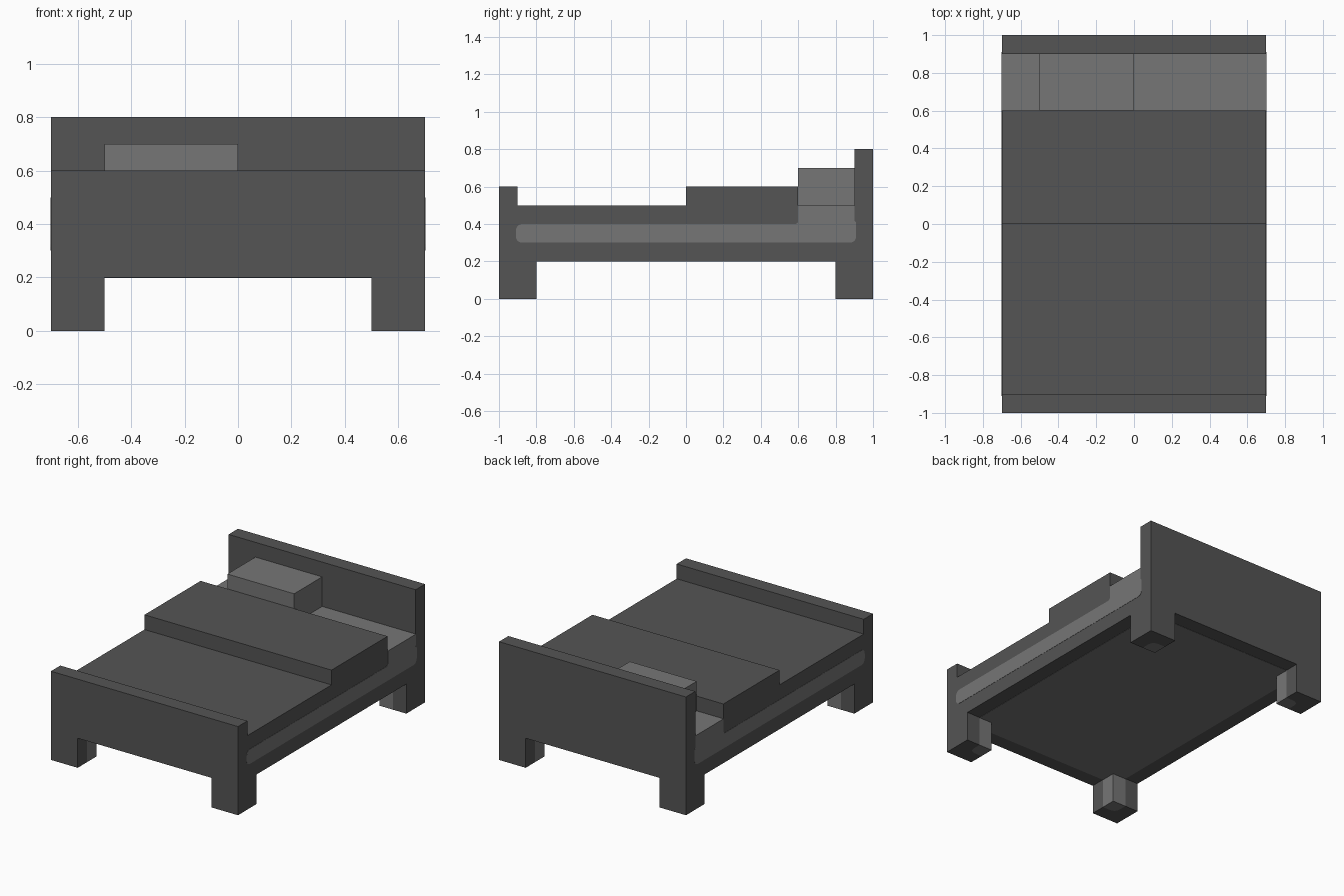
import bpy, bmesh
from mathutils import Vector

if "Cube" in bpy.data.objects:
    bpy.data.objects.remove(bpy.data.objects["Cube"], do_unlink=True)


def material(name, value):
    m = bpy.data.materials.new(name)
    m.use_nodes = True
    colour = (value, value, value, 1)
    m.diffuse_color = colour
    bsdf = next(n for n in m.node_tree.nodes if n.type == 'BSDF_PRINCIPLED')
    bsdf.inputs["Base Color"].default_value = colour
    bsdf.inputs["Roughness"].default_value = 0.9
    return m


DARK = material("dark grey", 0.089)
LIGHT = material("light grey", 0.181)


def rounded(points, steps=5):
    """Outline from (u, v) or (u, v, corner radius) points."""
    out = []
    for i, p in enumerate(points):
        c = Vector(p[:2])
        if len(p) == 2:
            out.append(c)
            continue
        a = c + (Vector(points[i - 1][:2]) - c).normalized() * p[2]
        b = c + (Vector(points[(i + 1) % len(points)][:2]) - c).normalized() * p[2]
        for k in range(steps + 1):
            t = k / steps
            out.append(a * (1 - t) ** 2 + c * 2 * t * (1 - t) + b * t * t)
    return out


def prism(name, points, lo, hi, mat, axis='Z'):
    """Extrude an outline along Z (outline in x, y) or X (outline in y, z)."""
    bm = bmesh.new()
    place = (lambda p, d: (p.x, p.y, d)) if axis == 'Z' else (lambda p, d: (d, p.x, p.y))
    face = bm.faces.new([bm.verts.new(place(p, lo)) for p in rounded(points)])
    new = bmesh.ops.extrude_face_region(bm, geom=[face])["geom"]
    shift = Vector((0, 0, hi - lo)) if axis == 'Z' else Vector((hi - lo, 0, 0))
    bmesh.ops.translate(bm, vec=shift, verts=[g for g in new if isinstance(g, bmesh.types.BMVert)])
    bmesh.ops.recalc_face_normals(bm, faces=bm.faces)
    me = bpy.data.meshes.new(name)
    bm.to_mesh(me)
    bm.free()
    me.materials.append(mat)
    ob = bpy.data.objects.new(name, me)
    bpy.context.collection.objects.link(ob)
    return ob


def box(name, x0, x1, y0, y1, z0, z1, mat):
    return prism(name, [(x0, y0), (x1, y0), (x1, y1), (x0, y1)], z0, z1, mat)


W = 0.7       # half width
T = 0.0015    # thickness of painted plates

# Frame and end boards
box("bed_frame", -W, W, -0.9, 0.9, 0.2, 0.4, DARK)
box("footboard", -W, W, -1, -0.9, 0.2, 0.6, DARK)
box("headboard", -W, W, 0.9, 1, 0.2, 0.8, DARK)

# Blanket with its folded-over thick end
prism("blanket", [(-0.9, 0.4), (0.6, 0.4), (0.6, 0.6), (0, 0.6), (0, 0.5), (-0.9, 0.5)],
      -W, W, DARK, 'X')

# Exposed sheet and pillow
box("sheet", -W, W, 0.6, 0.9, 0.4, 0.5, LIGHT)
box("pillow", -0.5, 0, 0.6, 0.9, 0.5, 0.7, LIGHT)

# Rounded light stripe on both sides, joined to the sheet
stripe = [(-0.91, 0.3, 0.04), (0.91, 0.3, 0.04), (0.91, 0.42, 0.02), (0.9, 0.42),
          (0.9, 0.5), (0.6, 0.5), (0.6, 0.4, 0.02), (-0.91, 0.4, 0.04)]
prism("left_side_stripe", stripe, W, W + T, LIGHT, 'X')
prism("right_side_stripe", stripe, -W - T, -W, LIGHT, 'X')

# Light panel on the underside
prism("underside_panel", [(sx * 0.6, sy * 0.9, 0.04) for sx, sy in
                          ((-1, -1), (1, -1), (1, 1), (-1, 1))], 0.2 - T, 0.2, LIGHT)

# Legs: dark outer corner wrapped around a light inner core
outer = [(0.7, 0.8), (0.7, 1), (0.5, 1), (0.5, 0.9), (0.6, 0.9, 0.05), (0.6, 0.8)]
core = [(0.5, 0.8), (0.6, 0.8), (0.6, 0.9, 0.05), (0.5, 0.9)]
for sx, side in ((1, "left"), (-1, "right")):
    for sy, end in ((-1, "front"), (1, "back")):
        for part, shape, mat in (("leg", outer, DARK), ("leg_core", core, LIGHT)):
            pts = [(p[0] * sx, p[1] * sy, *p[2:]) for p in shape]
            prism(f"{end}_{side}_{part}", pts, 0, 0.2, mat)
